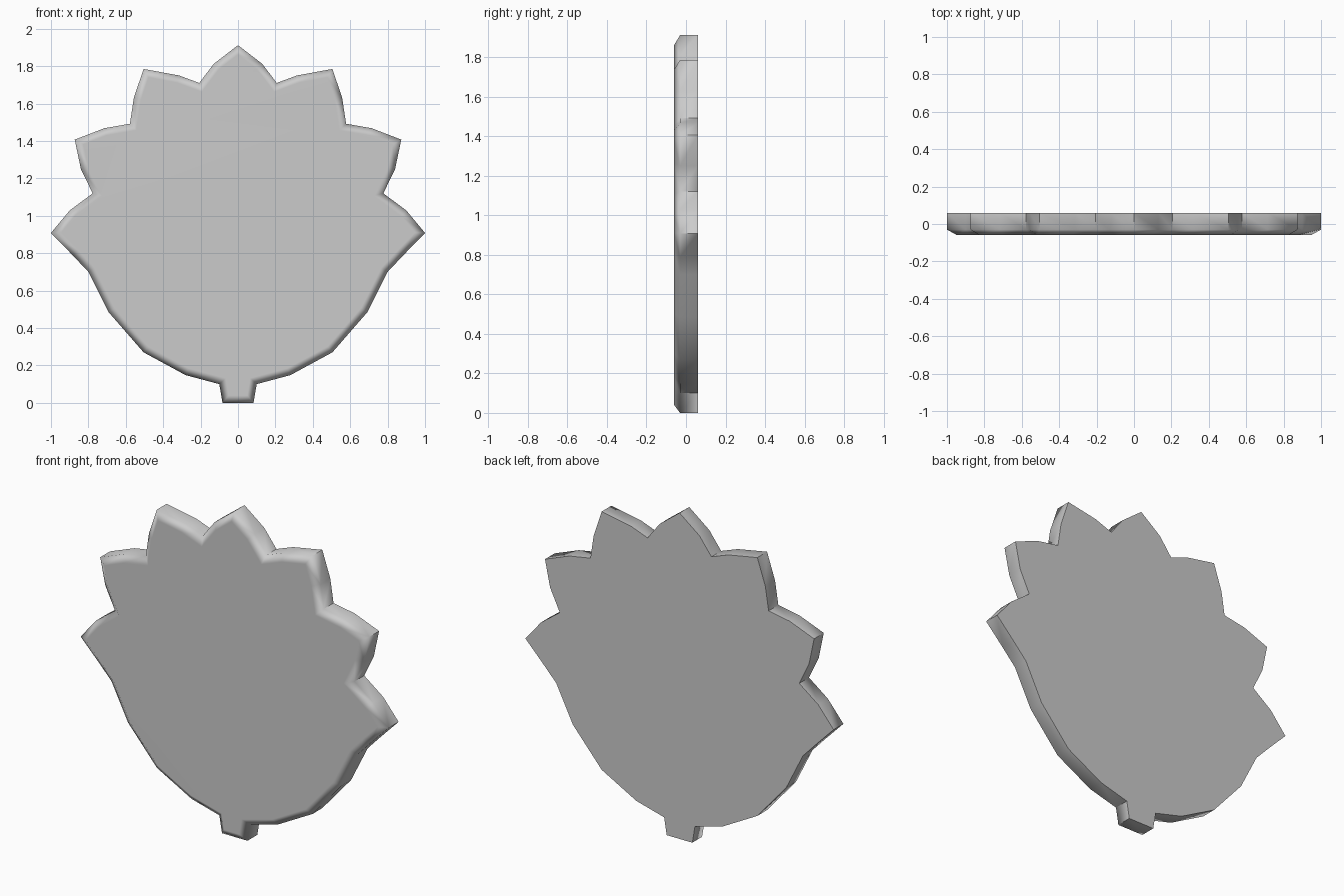
import bpy, bmesh, math

if "Cube" in bpy.data.objects:
    bpy.data.objects.remove(bpy.data.objects["Cube"])

# Right half of the leaf outline (x, z), from top tip down to the stem
half = [(0.13, 1.812), (0.207, 1.71), (0.315, 1.75), (0.505, 1.785),
        (0.557, 1.63), (0.578, 1.492), (0.715, 1.468), (0.873, 1.407),
        (0.84, 1.25), (0.777, 1.12), (0.90, 1.028), (1.0, 0.908),
        (0.885, 0.79), (0.80, 0.70), (0.692, 0.485), (0.505, 0.27),
        (0.28, 0.148), (0.10, 0.10), (0.083, 0.0)]
outline = [(0, 1.912)] + half + [(-x, z) for x, z in reversed(half)]

BACK, RIM, FRONT, INSET = 0.06, -0.03, -0.06, 0.04

# Flat back, extruded forward to the rim
bm = bmesh.new()
back = bm.faces.new([bm.verts.new((x, BACK, z)) for x, z in outline])
ext = bmesh.ops.extrude_face_region(bm, geom=[back], use_keep_orig=True)
for v in [g for g in ext["geom"] if isinstance(g, bmesh.types.BMVert)]:
    v.co.y = RIM
bmesh.ops.recalc_face_normals(bm, faces=bm.faces)

# Chamfered front: inset the front face and push it forward
front = min((f for f in bm.faces if len(f.verts) > 4),
            key=lambda f: f.calc_center_median().y)
bmesh.ops.inset_region(bm, faces=[front], thickness=INSET, use_even_offset=True)
for v in front.verts:
    v.co.y = FRONT
bmesh.ops.recalc_face_normals(bm, faces=bm.faces)

mesh = bpy.data.meshes.new("leaf_plate")
bm.to_mesh(mesh)
bm.free()
leaf = bpy.data.objects.new("leaf_plate", mesh)
bpy.context.collection.objects.link(leaf)

# Soft front edge, crisp tips and back edge
bpy.context.view_layer.objects.active = leaf
leaf.select_set(True)
bpy.ops.object.shade_smooth_by_angle(angle=math.radians(60))
wn = leaf.modifiers.new("weighted_normals", "WEIGHTED_NORMAL")
wn.keep_sharp = True
